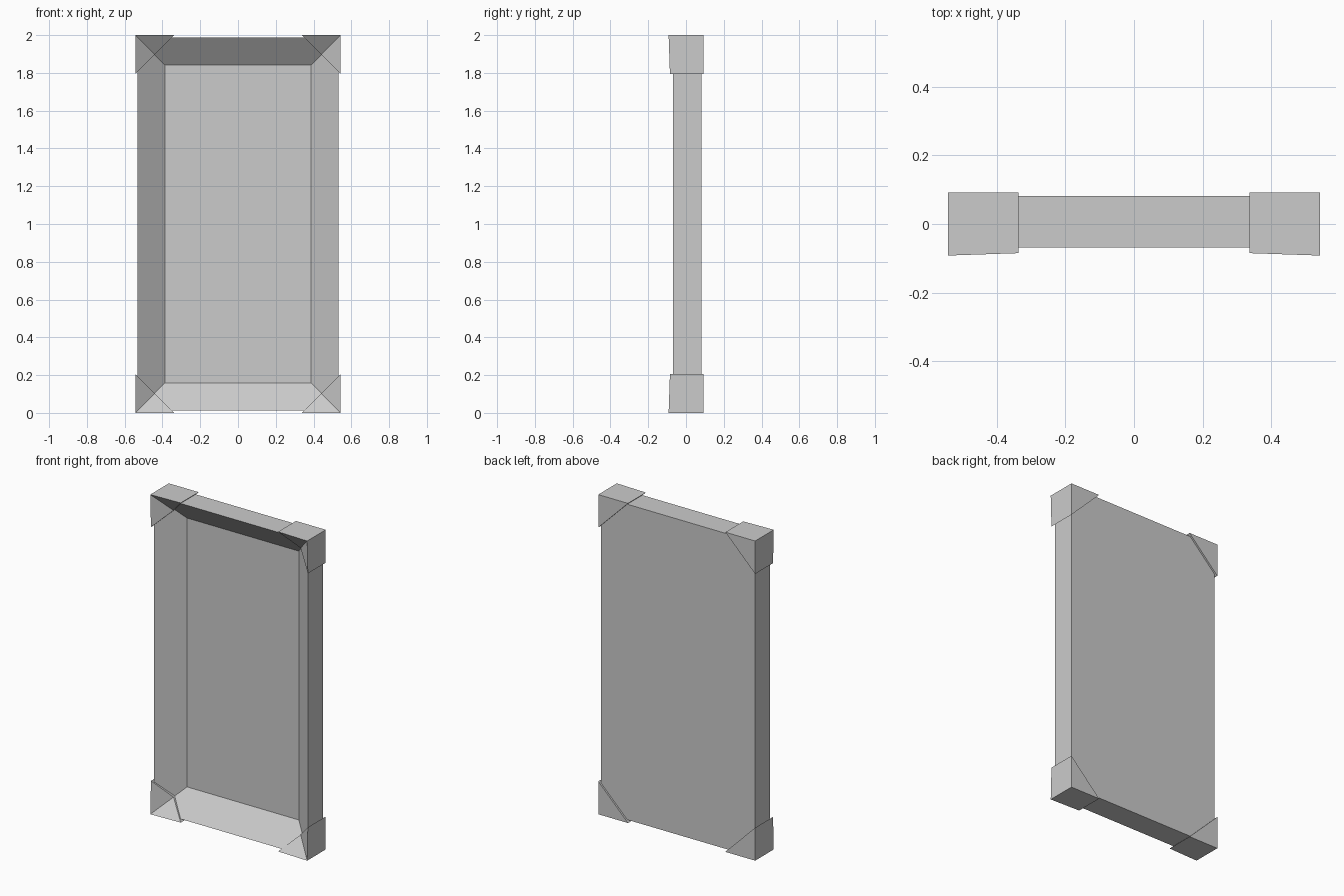
import bpy, bmesh

if "Cube" in bpy.data.objects:
    bpy.data.objects.remove(bpy.data.objects["Cube"])


def make_object(name, bm):
    bmesh.ops.recalc_face_normals(bm, faces=bm.faces[:])
    mesh = bpy.data.meshes.new(name)
    bm.to_mesh(mesh)
    bm.free()
    obj = bpy.data.objects.new(name, mesh)
    bpy.context.collection.objects.link(obj)
    return obj


def loft(bm, rings):
    """Skin equal-length vertex rings and cap both ends."""
    loops = [[bm.verts.new(p) for p in ring] for ring in rings]
    n = len(loops[0])
    for a, b in zip(loops, loops[1:]):
        for i in range(n):
            j = (i + 1) % n
            bm.faces.new((a[i], a[j], b[j], b[i]))
    bm.faces.new(loops[0])
    bm.faces.new(loops[-1])


def rect(half_w, half_h, y):
    return [(sx * half_w, y, 1 + sz * half_h)
            for sx, sz in ((-1, -1), (1, -1), (1, 1), (-1, 1))]


# Tray panel: flat back, knife-edge rim, sloped walls down to a recessed floor
bm = bmesh.new()
loft(bm, [rect(0.533, 0.987, 0.081),
          rect(0.533, 0.987, -0.068),
          rect(0.387, 0.841, 0.049)])
make_object("recessed_panel", bm)


# Corner caps: diagonal-cut shells following the sloped front
def corner_cap(name, sx, sz):
    def p(x, y, z):
        return (sx * x, y, 1 + sz * z)
    bm = bmesh.new()
    co = [p(0.543, -0.092, 1.0), p(0.337, -0.085, 1.0),
          p(0.543, -0.085, 0.794), p(0.440, -0.009, 0.897),
          p(0.543, 0.092, 1.0), p(0.337, 0.092, 1.0), p(0.543, 0.092, 0.794)]
    v = [bm.verts.new(c) for c in co]
    for face in ((0, 1, 3), (0, 3, 2), (4, 6, 5),
                 (0, 4, 5, 1), (0, 2, 6, 4), (1, 5, 3), (3, 5, 6), (3, 6, 2)):
        bm.faces.new([v[i] for i in face])
    make_object(name, bm)


for side, sx in (("left", -1), ("right", 1)):
    for level, sz in (("bottom", -1), ("top", 1)):
        corner_cap(f"corner_cap_{level}_{side}", sx, sz)
